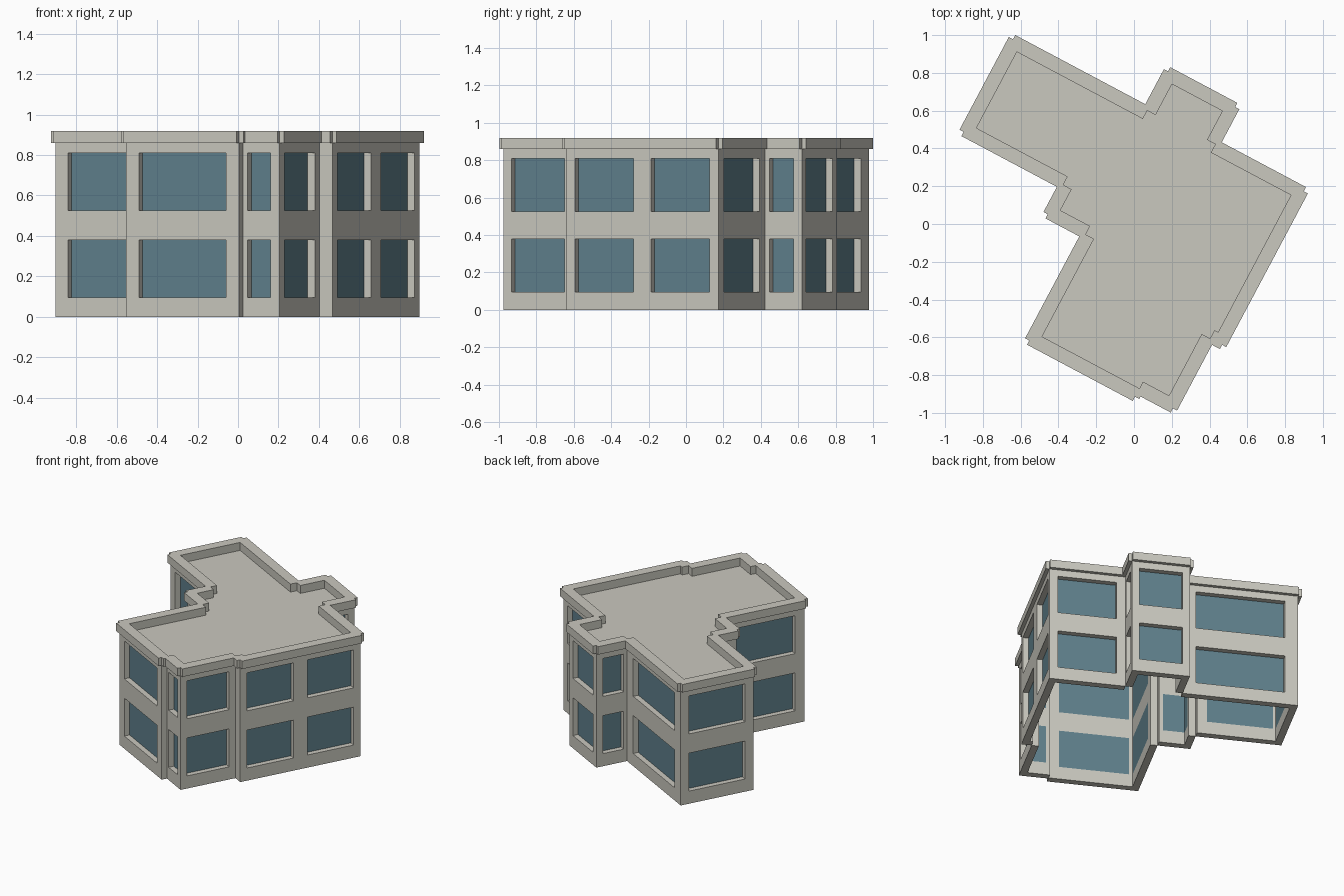
import bpy
import bmesh
import math
from mathutils import Matrix, Vector

cube = bpy.data.objects.get("Cube")
if cube:
    bpy.data.objects.remove(cube, do_unlink=True)

TURN = Matrix.Rotation(math.radians(-28), 4, 'Z')   # whole building is turned on its plot
EAVES, TOP = 0.86, 0.92
THICK, RECESS, LIP = 0.05, 0.04, 0.025
FLOORS = [(0.095, 0.38), (0.525, 0.81)]


def material(name, rgb):
    mat = bpy.data.materials.new(name)
    mat.use_nodes = True
    mat.diffuse_color = (*rgb, 1)
    mat.node_tree.nodes["Principled BSDF"].inputs["Base Color"].default_value = (*rgb, 1)
    return mat


STONE = material("pale stone", (0.59, 0.58, 0.52))
GLASS = material("blue glass", (0.115, 0.216, 0.262))


def add_object(name, bm, mat, matrix):
    mesh = bpy.data.meshes.new(name)
    bm.to_mesh(mesh)
    bm.free()
    mesh.materials.append(mat)
    obj = bpy.data.objects.new(name, mesh)
    obj.matrix_world = matrix
    bpy.context.collection.objects.link(obj)
    return obj


def add_box(bm, low, high):
    low, high = Vector(low), Vector(high)
    size = Matrix.Diagonal((*(high - low), 1))
    bmesh.ops.create_cube(bm, size=1, matrix=Matrix.Translation((low + high) / 2) @ size)


# Footprint corners, clockwise from the north-west, before turning
corners = [Vector(p) for p in [
    (-1.025, 0.563), (-0.22, 0.563), (-0.22, 0.798), (0.182, 0.798),
    (0.182, 0.575), (0.712, 0.575), (0.712, -0.346), (0.64, -0.346),
    (0.64, -0.765), (0.434, -0.765), (0.434, -0.805), (-0.2, -0.805),
    (-0.2, -0.169), (-0.428, -0.169), (-0.428, 0.007), (-1.025, 0.007)]]
count = len(corners)


def is_convex(i):
    before = corners[i] - corners[i - 1]
    after = corners[(i + 1) % count] - corners[i]
    return before.x * after.y - before.y * after.x < 0


def window_spans(i, length):
    """Start and end of each window along wall i."""
    if length < 0.1:
        return []
    if length < 0.25:
        ends = [0.05 if is_convex(k) else 0.026 for k in (i, (i + 1) % count)]
        return [(ends[0], length - ends[1])]
    bays = 2 if length > 0.85 else 1
    bay = length / bays
    margin = 0.115 * bay
    return [(k * bay + margin, (k + 1) * bay - margin) for k in range(bays)]


def build_wall(i):
    start, end = corners[i], corners[(i + 1) % count]
    along = end - start
    length = along.length
    # Local x runs along the wall, local y points outward
    place = TURN @ Matrix.Translation((start.x, start.y, 0)) @ Matrix.Rotation(
        math.atan2(along.y, along.x), 4, 'Z')
    spans = window_spans(i, length)

    # Wall face with window openings, thickened inward
    xs = [0] + [x for span in spans for x in span] + [length]
    zs = [0] + [z for floor in FLOORS for z in floor] + [EAVES]
    bm = bmesh.new()
    grid = [[bm.verts.new((x, 0, z)) for z in zs] for x in xs]
    for a in range(len(xs) - 1):
        for b in range(len(zs) - 1):
            if a % 2 == 0 or b % 2 == 0:
                bm.faces.new((grid[a][b], grid[a][b + 1],
                              grid[a + 1][b + 1], grid[a + 1][b]))
    wall = add_object(f"wall_{i + 1}", bm, STONE, place)
    shell = wall.modifiers.new("thickness", 'SOLIDIFY')
    shell.thickness = THICK
    shell.offset = -1

    # Recessed panes
    if spans:
        bm = bmesh.new()
        for x0, x1 in spans:
            for z0, z1 in FLOORS:
                add_box(bm, (x0, -THICK, z0), (x1, -RECESS, z1))
        add_object(f"window_panes_{i + 1}", bm, GLASS, place)

    # Parapet block, overhanging outward
    bm = bmesh.new()
    add_box(bm, (0, -THICK, EAVES), (length, LIP, TOP))
    add_object(f"parapet_{i + 1}", bm, STONE, place)


for index in range(count):
    build_wall(index)

# Flat roof
bm = bmesh.new()
bm.faces.new([bm.verts.new((p.x, p.y, EAVES)) for p in reversed(corners)])
add_object("roof", bm, STONE, TURN)
